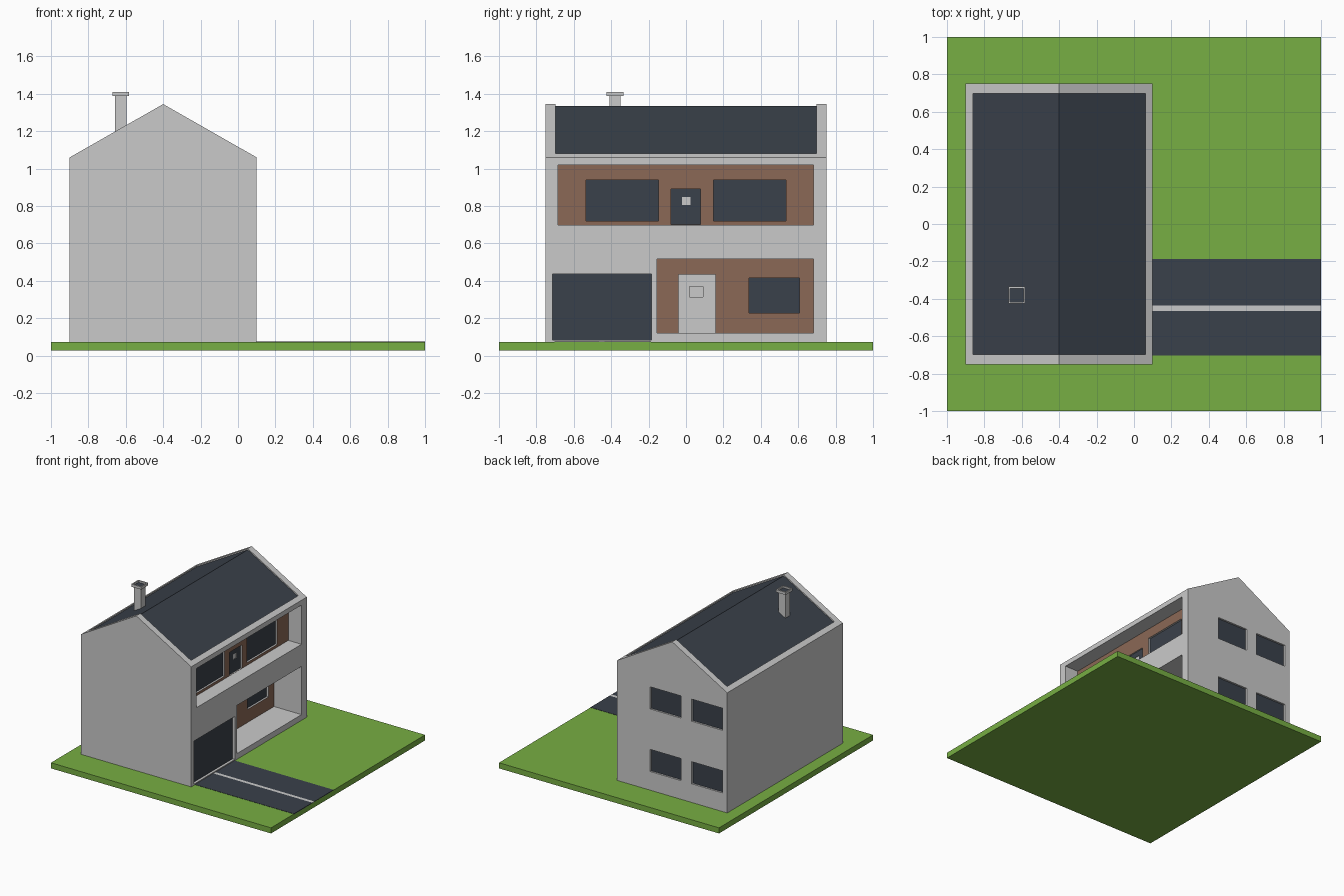
import bpy
import bmesh

cube = bpy.data.objects.get("Cube")
if cube:
    bpy.data.objects.remove(cube, do_unlink=True)


def material(name, rgb):
    m = bpy.data.materials.new(name)
    m.use_nodes = True
    m.diffuse_color = (*rgb, 1)
    m.node_tree.nodes["Principled BSDF"].inputs["Base Color"].default_value = (*rgb, 1)
    return m


GREY = material("light_grey_render", (0.59, 0.59, 0.59))
DARK = material("dark_slate", (0.042, 0.052, 0.069))
BROWN = material("brown_cladding", (0.26, 0.14, 0.092))
GREEN = material("grass_green", (0.185, 0.425, 0.056))


def prism(name, outline, y0, y1, *mats):
    """Extrude an x-z outline from y0 to y1."""
    bm = bmesh.new()
    face = bm.faces.new([bm.verts.new((x, y0, z)) for x, z in outline])
    ext = bmesh.ops.extrude_face_region(bm, geom=[face])
    moved = [v for v in ext["geom"] if isinstance(v, bmesh.types.BMVert)]
    bmesh.ops.translate(bm, verts=moved, vec=(0, y1 - y0, 0))
    bmesh.ops.recalc_face_normals(bm, faces=bm.faces)
    mesh = bpy.data.meshes.new(name)
    bm.to_mesh(mesh)
    bm.free()
    for m in mats:
        mesh.materials.append(m)
    ob = bpy.data.objects.new(name, mesh)
    bpy.context.collection.objects.link(ob)
    return ob


def box(name, x0, x1, y0, y1, z0, z1, *mats):
    return prism(name, [(x0, z0), (x1, z0), (x1, z1), (x0, z1)], y0, y1, *mats)


def cut(target, cutter):
    """Subtract the cutter from the target and discard it."""
    cutter.hide_render = True
    mod = target.modifiers.new("cut", 'BOOLEAN')
    mod.operation, mod.solver, mod.object = 'DIFFERENCE', 'EXACT', cutter
    bpy.context.view_layer.objects.active = target
    bpy.ops.object.modifier_apply(modifier=mod.name)
    bpy.data.objects.remove(cutter, do_unlink=True)


# Lawn and driveway
GROUND = 0.073
box("lawn", -1, 1, -1, 1, 0.027, GROUND, GREEN)
for name, y0, y1, mat in (("driveway_near", -0.703, -0.464, DARK),
                          ("driveway_line", -0.464, -0.437, GREY),
                          ("driveway_far", -0.437, -0.187, DARK)):
    box(name, 0.1, 1, y0, y1, GROUND - 0.004, GROUND + 0.002, mat)

# Gabled house body
LEFT, RIGHT, RIDGE = -0.9, 0.1, -0.4
EAVE, PEAK = 1.06, 1.345
SLOPE = (PEAK - EAVE) / (RIGHT - RIDGE)
house = prism("house_walls", [(LEFT, GROUND), (RIGHT, GROUND), (RIGHT, EAVE),
                              (RIDGE, PEAK), (LEFT, EAVE)], -0.75, 0.75,
              GREY, BROWN, DARK)


def roof_band(half, low, high):
    """Chevron outline between two offsets from the roof plane."""
    fall = half * SLOPE
    return [(RIDGE - half, PEAK - fall + low), (RIDGE, PEAK + low),
            (RIDGE + half, PEAK - fall + low), (RIDGE + half, PEAK - fall + high),
            (RIDGE, PEAK + high), (RIDGE - half, PEAK - fall + high)]


# Roof covering sunk inside a raised rim
cut(house, prism("roof_cutter", roof_band(0.461, -0.018, 0.1), -0.697, 0.697))
prism("roof_covering", roof_band(0.461, -0.018, -0.01), -0.697, 0.697, DARK)

# Balcony, porch, doors and windows: y range, z range, depth, colour slot
front_recesses = [
    (-0.684, 0.682, 0.698, 1.02, 0.12, 1),     # balcony
    (-0.535, -0.146, 0.72, 0.94, 0.135, 2),    # balcony windows
    (0.146, 0.535, 0.72, 0.94, 0.135, 2),
    (-0.08, 0.078, 0.7, 0.89, 0.13, 2),        # balcony door
    (-0.022, 0.024, 0.805, 0.848, 0.133, 0),   # door light
    (-0.155, 0.682, 0.12, 0.516, 0.25, 1),     # porch
    (0.338, 0.608, 0.227, 0.414, 0.265, 2),    # porch window
    (-0.04, 0.157, 0.122, 0.434, 0.26, 0),     # front door
    (0.02, 0.09, 0.313, 0.37, 0.27, 0),        # front door panel
    (-0.714, -0.184, 0.083, 0.436, 0.02, 2),   # garage door
]
for y0, y1, z0, z1, depth, slot in front_recesses:
    cut(house, box("recess_cutter", RIGHT - depth, RIGHT + 0.1, y0, y1, z0, z1))

# Gable windows
PANE_Y = 0.735
for x0, x1 in ((-0.48, -0.2), (-0.855, -0.577)):
    for z0, z1 in ((0.226, 0.408), (0.74, 0.922)):
        cut(house, box("window_cutter", x0, x1, PANE_Y, 0.85, z0, z1))

# Colour the recessed faces by the plane they lie in
for f in house.data.polygons:
    f.material_index = 0
    if f.normal.x > 0.99:
        for *_, depth, slot in front_recesses:
            if abs(f.center.x - (RIGHT - depth)) < 0.0008:
                f.material_index = slot
    elif f.normal.y > 0.99 and abs(f.center.y - PANE_Y) < 0.001:
        f.material_index = 2

# Chimney with a hollow cap
box("chimney_shaft", -0.658, -0.596, -0.41, -0.35, 1.15, 1.39, GREY)
cap = box("chimney_cap", -0.672, -0.582, -0.426, -0.335, 1.388, 1.41, GREY)
cut(cap, box("cap_cutter", -0.662, -0.592, -0.416, -0.345, 1.393, 1.45))
box("chimney_flue", -0.662, -0.592, -0.416, -0.345, 1.392, 1.396, DARK)
